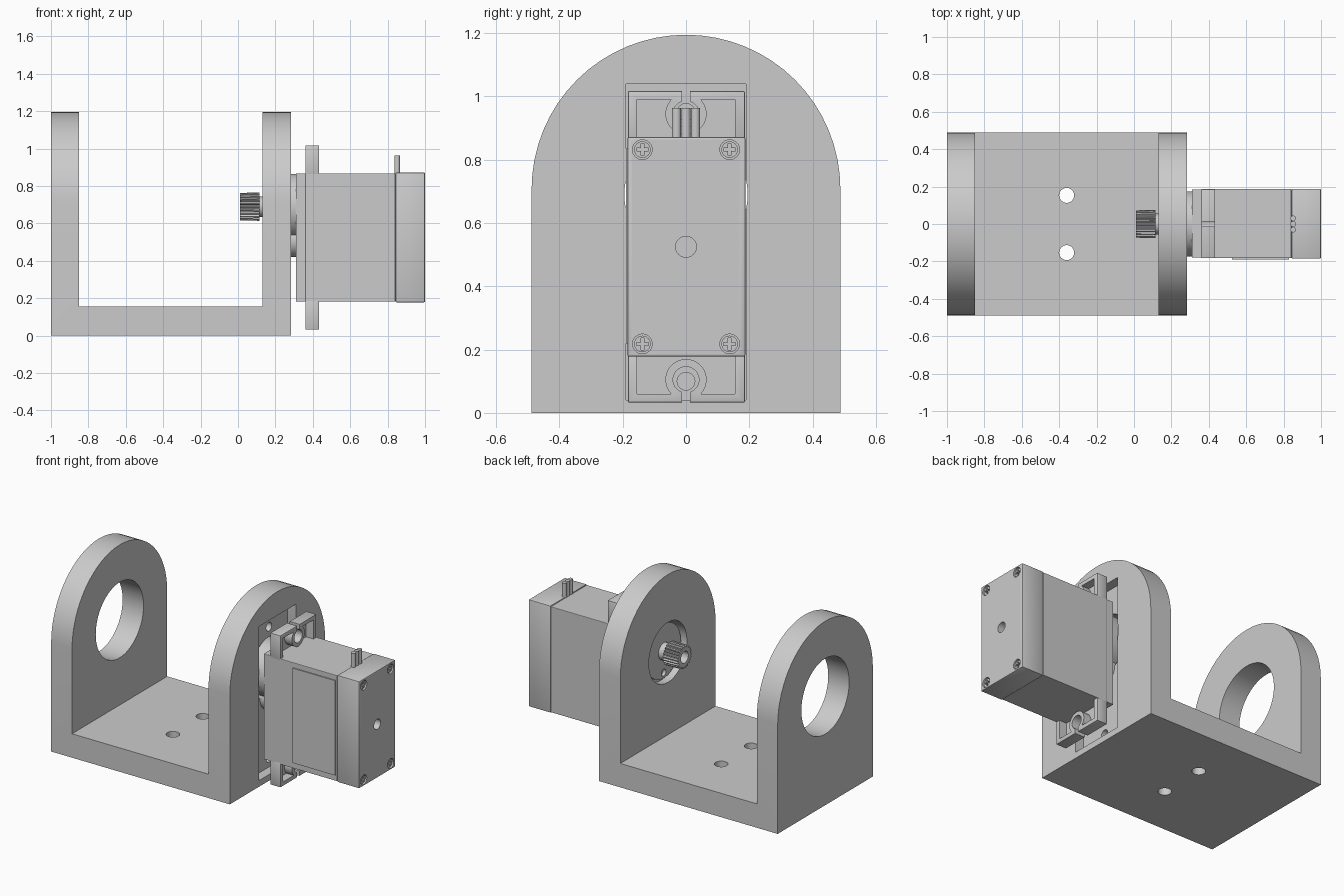
import bpy, bmesh, math

if "Cube" in bpy.data.objects:
    bpy.data.objects.remove(bpy.data.objects["Cube"])


def prism(name, pts, lo, hi, axis='x', bevel=0.0):
    """Extrude a closed outline along x (points are y,z) or z (points are x,y)."""
    bm = bmesh.new()
    put = (lambda a, b, h: (h, a, b)) if axis == 'x' else (lambda a, b, h: (a, b, h))
    rings = [[bm.verts.new(put(a, b, h)) for a, b in pts] for h in (lo, hi)]
    n = len(pts)
    for r in rings:
        bm.faces.new(r)
    for i in range(n):
        j = (i + 1) % n
        bm.faces.new((rings[0][i], rings[0][j], rings[1][j], rings[1][i]))
    bmesh.ops.recalc_face_normals(bm, faces=bm.faces)
    if bevel:
        bmesh.ops.bevel(bm, geom=bm.edges[:], offset=bevel, segments=2, profile=0.5,
                        affect='EDGES')
    me = bpy.data.meshes.new(name)
    bm.to_mesh(me)
    bm.free()
    ob = bpy.data.objects.new(name, me)
    bpy.context.collection.objects.link(ob)
    return ob


def circle(a, b, r, n=40):
    return [(a + r * math.cos(2 * math.pi * i / n), b + r * math.sin(2 * math.pi * i / n))
            for i in range(n)]


def rect(a0, a1, b0, b1):
    return [(a0, b0), (a1, b0), (a1, b1), (a0, b1)]


def box(name, x0, x1, y0, y1, z0, z1, bevel=0.0):
    return prism(name, rect(y0, y1, z0, z1), x0, x1, bevel=bevel)


def cut(ob, *cutters, op='DIFFERENCE'):
    for c in cutters:
        m = ob.modifiers.new('cut', 'BOOLEAN')
        m.operation, m.object, m.solver = op, c, 'EXACT'
        bpy.context.view_layer.objects.active = ob
        bpy.ops.object.modifier_apply(modifier=m.name)
        bpy.data.objects.remove(c)
    return ob


AXIS_Z = 0.69    # output shaft height
MID_Z = 0.525    # servo body centre height

# U bracket: arched block, hollowed between the two plates
R = 0.488
arch = [(-R, 0), (R, 0)] + [(R * math.cos(math.pi * i / 32), 0.707 + R * math.sin(math.pi * i / 32))
                            for i in range(33)]
bracket = prism('bracket', arch, -1.0, 0.283)
cut(bracket,
    box('gap', -0.85, 0.13, -1, 1, 0.155, 2),
    prism('bearing_hole', circle(0, 0.707, 0.245, 64), -1.1, -0.8),
    prism('shaft_hole', circle(0, AXIS_Z, 0.195, 64), 0.05, 0.4),
    box('servo_recess', 0.222, 0.4, -0.19, 0.19, 0.04, 1.04),
    *[prism('pilot', circle(0, z, 0.028, 24), 0.16, 0.3) for z in (0.95, 0.10)],
    *[prism('base_hole', circle(-0.36, y, 0.04, 32), -0.1, 0.3, 'z') for y in (-0.153, 0.153)])

# Servo case in three sections
case_top = box('servo_front_cap', 0.31, 0.362, -0.18, 0.185, 0.182, 0.868, 0.004)
case_mid = box('servo_case', 0.36, 0.841, -0.183, 0.187, 0.182, 0.868, 0.003)
cover = box('servo_back_cover', 0.842, 1.0, -0.185, 0.188, 0.178, 0.872, 0.006)
panel = box('side_panel', 0.525, 0.83, -0.19, -0.17, 0.22, 0.835)
corners = [(y, z) for y in (-0.138, 0.138) for z in (0.218, 0.832)]
cut(cover,
    prism('centre_hole', circle(0, MID_Z, 0.033, 32), 0.95, 1.1),
    *[prism('counterbore', circle(y, z, 0.031, 32), 0.965, 1.1) for y, z in corners])

# Cross-head cover screws
screws = []
for i, (y, z) in enumerate(corners):
    s = prism('cover_screw_%d' % (i + 1), circle(y, z, 0.026, 24), 0.95, 0.993)
    cut(s, box('slot', 0.978, 1.1, y - 0.019, y + 0.019, z - 0.005, z + 0.005),
        box('slot', 0.978, 1.1, y - 0.005, y + 0.005, z - 0.019, z + 0.019))
    screws.append(s)

# Mounting ears with keyhole slots and hollow pockets
ears = []
for name, s in (('upper_ear', 1), ('lower_ear', -1)):
    def zz(d):
        return MID_Z + s * d
    ear = box(name, 0.36, 0.433, -0.183, 0.186, *sorted((zz(0.33), zz(0.492))), bevel=0.003)
    pocket = box('pocket', 0.38, 0.6, -0.155, 0.155, *sorted((zz(0.30), zz(0.466))))
    cut(pocket, prism('ring', circle(0, zz(0.42), 0.065, 40), 0.3, 0.7),
        box('lips', 0.3, 0.7, -0.028, 0.028, *sorted((zz(0.42), zz(0.6)))))
    cut(ear, pocket,
        prism('keyhole', circle(0, zz(0.42), 0.041, 32), 0.3, 0.7),
        box('keyslot', 0.3, 0.7, -0.013, 0.013, *sorted((zz(0.42), zz(0.6)))))
    ears.append(ear)

# Bosses around the output shaft
boss = prism('shaft_boss', circle(0, AXIS_Z, 0.175, 64), 0.16, 0.32)
cut(boss, prism('boss_hole', circle(0, 0.55, 0.022, 24), 0.1, 0.2))
lobe = prism('gear_boss', circle(0, 0.51, 0.09, 40), 0.18, 0.32)
neck = prism('shaft_neck', circle(0, AXIS_Z, 0.055, 32), 0.11, 0.18)

# Splined output shaft with a chamfered tip and screw bore
TEETH = 24
gear = []
for i in range(TEETH * 4):
    r = 0.076 if i % 4 < 2 else 0.065
    t = 2 * math.pi * (i + (0.15 if i % 2 else 0)) / (TEETH * 4)
    gear.append((r * math.cos(t), AXIS_Z + r * math.sin(t)))
spline = prism('splined_shaft', gear, 0.01, 0.115)
for v in spline.data.vertices:      # taper the tip slightly
    if v.co.x < 0.05:
        v.co.y *= 0.96
        v.co.z = AXIS_Z + (v.co.z - AXIS_Z) * 0.96
cut(spline, prism('bore', circle(0, AXIS_Z, 0.038, 32), -0.1, 0.09))

# Three wire leads on top of the cover
wires = [prism('wire_%d' % (i + 1), circle(0.851, -0.03 + 0.03 * i, 0.0148, 20), 0.84, 0.963, 'z')
         for i in range(3)]

# Smooth curved walls, keep edges sharp
bpy.ops.object.select_all(action='DESELECT')
for ob in [bracket, cover, boss, lobe, neck] + screws + ears + wires:
    ob.select_set(True)
bpy.context.view_layer.objects.active = bracket
bpy.ops.object.shade_smooth_by_angle(angle=math.radians(30))
